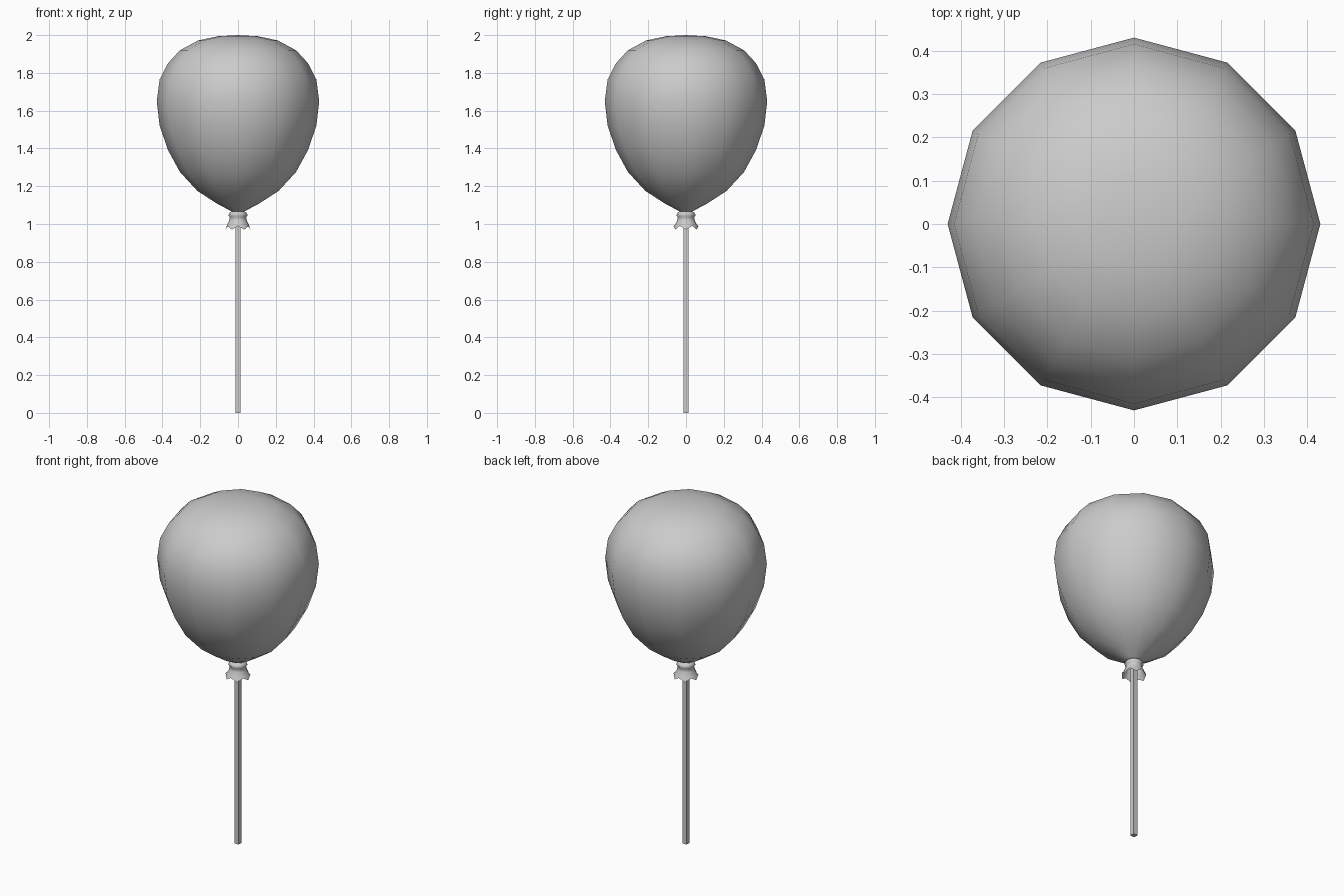
import bpy, bmesh
from math import cos, sin, pi

if "Cube" in bpy.data.objects:
    bpy.data.objects.remove(bpy.data.objects["Cube"])


def lathe(name, profile, sides, cap_top=False, wave=0.0, inner=None):
    """Revolve (radius, z) points; wave lifts alternate vertices of the last ring."""
    bm = bmesh.new()
    rings = []
    for k, (r, z) in enumerate(profile):
        ring = []
        for i in range(sides):
            a = 2 * pi * i / sides
            lift = wave * (i % 2) if k == inner else 0
            ring.append(bm.verts.new((r * cos(a), r * sin(a), z + lift)))
        rings.append(ring)
    for upper, lower in zip(rings, rings[1:]):
        for i in range(sides):
            j = (i + 1) % sides
            bm.faces.new((upper[i], lower[i], lower[j], upper[j]))
    if cap_top:
        tip = bm.verts.new((0, 0, 2.0))
        for i in range(sides):
            bm.faces.new((tip, rings[0][i], rings[0][(i + 1) % sides]))
    me = bpy.data.meshes.new(name)
    bm.to_mesh(me)
    bm.free()
    ob = bpy.data.objects.new(name, me)
    bpy.context.collection.objects.link(ob)
    me.shade_smooth()
    return ob


# Inflated balloon body, 12 sides
lathe("balloon", [(.105, 1.994), (.21, 1.972), (.307, 1.92), (.37, 1.852),
                  (.415, 1.765), (.43, 1.65), (.415, 1.52), (.37, 1.39),
                  (.307, 1.275), (.215, 1.175), (.11, 1.107), (.03, 1.065)],
      12, cap_top=True)

# Tied neck with a rolled lip and a scalloped, open skirt
lathe("neck", [(.03, 1.068), (.045, 1.06), (.051, 1.045), (.043, 1.037),
               (.047, 1.018), (.058, .995), (.066, .97)],
      12, wave=.02, inner=6)

# Square stick
bpy.ops.mesh.primitive_cube_add(size=1, location=(0, 0, .53))
stick = bpy.context.object
stick.name = "stick"
stick.scale = (.028, .028, 1.06)
